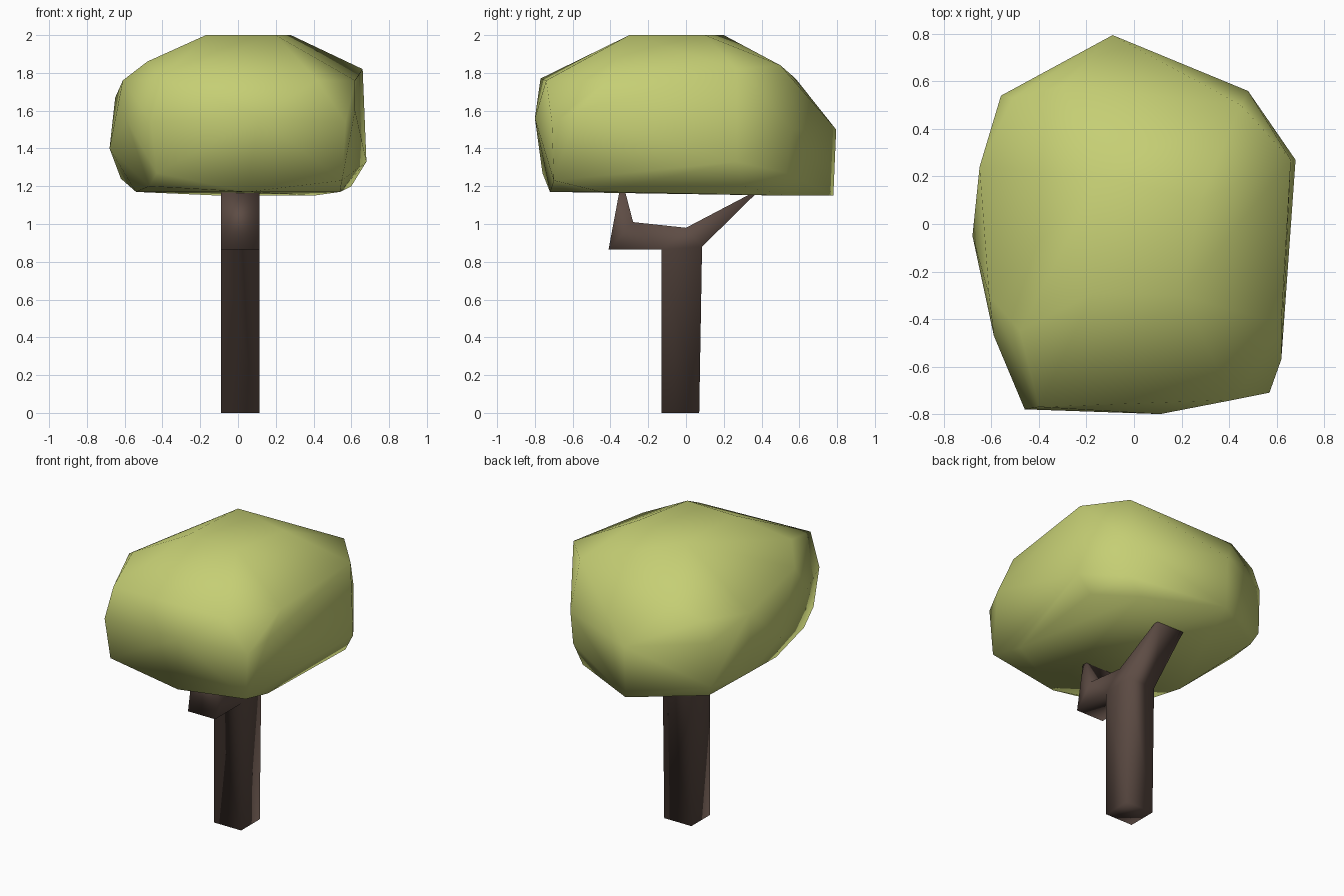
import bpy
import bmesh
import math

default_cube = bpy.data.objects.get("Cube")
if default_cube:
    bpy.data.objects.remove(default_cube, do_unlink=True)


def make_material(name, colour):
    material = bpy.data.materials.new(name)
    material.use_nodes = True
    material.diffuse_color = colour
    material.node_tree.nodes["Principled BSDF"].inputs["Base Color"].default_value = colour
    return material


def finish(bm, name, material):
    """Turn a bmesh into a softly shaded object with one material."""
    bmesh.ops.recalc_face_normals(bm, faces=bm.faces)
    mesh = bpy.data.meshes.new(name)
    bm.to_mesh(mesh)
    bm.free()
    mesh.materials.append(material)
    part = bpy.data.objects.new(name, mesh)
    bpy.context.collection.objects.link(part)
    bpy.ops.object.select_all(action="DESELECT")
    part.select_set(True)
    bpy.context.view_layer.objects.active = part
    bpy.ops.object.shade_smooth_by_angle(angle=math.pi)
    return part


def extruded_profile(name, profile, left, right, material):
    """Extrude a side profile of (y, z) points along x."""
    bm = bmesh.new()
    face = bm.faces.new([bm.verts.new((left, y, z)) for y, z in profile])
    extruded = bmesh.ops.extrude_face_region(bm, geom=[face])["geom"]
    moved = [item for item in extruded if isinstance(item, bmesh.types.BMVert)]
    bmesh.ops.translate(bm, verts=moved, vec=(right - left, 0, 0))
    bmesh.ops.triangulate(bm, faces=[f for f in bm.faces if len(f.verts) > 4])
    return finish(bm, name, material)


def faceted_hull(name, corners, material):
    """Wrap the corner points in a low-poly shell."""
    bm = bmesh.new()
    for corner in corners:
        bm.verts.new(corner)
    result = bmesh.ops.convex_hull(bm, input=bm.verts)
    unused = [v for v in result["geom_interior"] if isinstance(v, bmesh.types.BMVert)]
    bmesh.ops.delete(bm, geom=unused, context="VERTS")
    return finish(bm, name, material)


bark = make_material("brown bark", (0.11, 0.072, 0.058, 1))
leaves = make_material("olive green leaves", (0.56, 0.62, 0.175, 1))

# Trunk with a bent front branch and a slanted back branch
trunk_profile = [
    (-0.13, 0), (0.07, 0), (0.085, 0.88), (0.4, 1.19), (0, 0.98),
    (-0.28, 1.01), (-0.34, 1.24), (-0.41, 0.865), (-0.13, 0.865),
]
extruded_profile("trunk_and_branches", trunk_profile, -0.09, 0.115, bark)

# Crown corners, from the flat top down to the underside
crown_top = [(-0.17, -0.29, 2), (0.2, -0.3, 2), (0.28, 0.1, 2), (-0.14, 0.2, 2)]
crown_shoulder = [
    (0.66, 0.27, 1.82), (0.62, -0.42, 1.76), (0.42, -0.74, 1.76),
    (-0.4, -0.77, 1.77), (-0.48, -0.45, 1.86), (-0.61, -0.3, 1.76),
    (0.45, 0.5, 1.84), (-0.51, 0.53, 1.69), (-0.3, 0.58, 1.77),
]
crown_middle = [
    (0.57, -0.71, 1.54), (0.62, -0.57, 1.6), (0.11, -0.8, 1.56),
    (-0.46, -0.78, 1.54), (-0.59, -0.47, 1.55), (-0.65, 0.24, 1.67),
    (-0.68, -0.05, 1.4), (-0.56, 0.54, 1.55), (-0.09, 0.795, 1.5),
    (0.48, 0.56, 1.5), (0.68, 0.27, 1.33),
]
crown_bottom = [
    (0.55, -0.7, 1.23), (-0.43, -0.76, 1.27), (-0.62, 0.2, 1.24),
    (-0.56, 0.53, 1.25), (0.05, -0.72, 1.17), (-0.47, -0.6, 1.2),
    (-0.54, -0.2, 1.17), (0.54, -0.45, 1.17), (0.6, 0.3, 1.2),
    (-0.52, 0.25, 1.17), (-0.52, 0.5, 1.17), (0.48, 0.53, 1.27),
    (0.4, 0.54, 1.15), (-0.09, 0.78, 1.15),
]
faceted_hull("leaf_crown", crown_top + crown_shoulder + crown_middle + crown_bottom, leaves)
